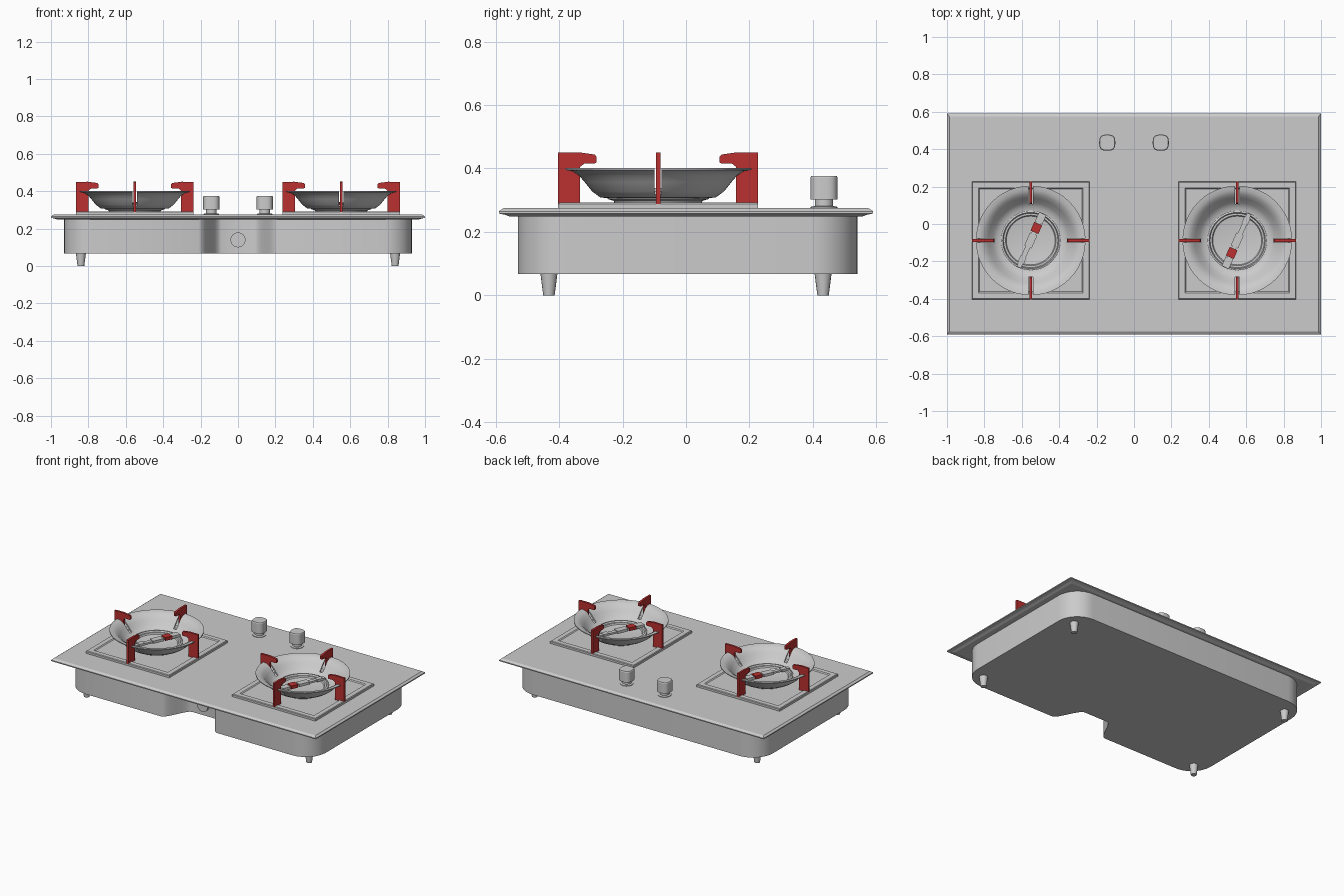
import bpy, bmesh
from math import cos, sin, pi, radians
from mathutils import Matrix, Vector

if "Cube" in bpy.data.objects:
    bpy.data.objects.remove(bpy.data.objects["Cube"])

red = bpy.data.materials.new("red")
red.diffuse_color = (0.5, 0.03, 0.03, 1)
red.use_nodes = True
red.node_tree.nodes["Principled BSDF"].inputs["Base Color"].default_value = red.diffuse_color


def finish(name, bm, mat=None, smooth=True):
    bmesh.ops.recalc_face_normals(bm, faces=bm.faces)
    me = bpy.data.meshes.new(name)
    bm.to_mesh(me)
    bm.free()
    ob = bpy.data.objects.new(name, me)
    bpy.context.collection.objects.link(ob)
    if mat:
        me.materials.append(mat)
    if smooth:
        shade(ob)
    return ob


def shade(ob):
    bpy.ops.object.select_all(action='DESELECT')
    ob.select_set(True)
    bpy.context.view_layer.objects.active = ob
    bpy.ops.object.shade_smooth_by_angle(angle=radians(30))


def add_loft(bm, loops, mtx=Matrix()):
    """Bridge equal-sized point loops and cap both ends."""
    rings = [[bm.verts.new(mtx @ Vector(p)) for p in lp] for lp in loops]
    n = len(rings[0])
    for a, b in zip(rings, rings[1:]):
        for i in range(n):
            j = (i + 1) % n
            bm.faces.new((a[i], a[j], b[j], b[i]))
    bm.faces.new(rings[0][::-1])
    bm.faces.new(rings[-1])


def add_prism(bm, pts, z0, z1, mtx=Matrix()):
    add_loft(bm, [[(x, y, z) for x, y in pts] for z in (z0, z1)], mtx)


def add_box(bm, c, s, mtx=Matrix()):
    bmesh.ops.create_cube(bm, size=1, matrix=mtx @ Matrix.Translation(c) @ Matrix.Diagonal((*s, 1)))


def rect(hx, hy, z):
    return [(-hx, -hy, z), (hx, -hy, z), (hx, hy, z), (-hx, hy, z)]


def lathe(name, profile, centre, n=40, closed=False):
    """Spin (radius, z) points about a vertical axis."""
    bm = bmesh.new()
    vs = [bm.verts.new((r, 0, z)) for r, z in profile]
    pairs = list(zip(vs, vs[1:])) + ([(vs[-1], vs[0])] if closed else [])
    es = [bm.edges.new(p) for p in pairs]
    bmesh.ops.spin(bm, geom=vs + es, axis=(0, 0, 1), cent=(0, 0, 0), steps=n, angle=2 * pi)
    bmesh.ops.remove_doubles(bm, verts=bm.verts, dist=1e-5)
    bmesh.ops.translate(bm, verts=bm.verts, vec=(centre[0], centre[1], 0))
    return finish(name, bm)


# Top plate with chamfered rim
bm = bmesh.new()
add_loft(bm, [rect(0.965, 0.555, 0.248), rect(0.98, 0.57, 0.254), rect(1, 0.59, 0.258),
              rect(1, 0.59, 0.265), rect(0.987, 0.575, 0.275)])
finish("top_plate", bm, smooth=False)

# Body with rounded corners and a scooped recess in the front
outline = []
R = 0.15
for cx, cy, a0 in ((0.78, -0.38, -90), (0.78, 0.39, 0), (-0.78, 0.39, 90), (-0.78, -0.38, 180)):
    for k in range(9):
        a = radians(a0 + k * 11.25)
        outline.append((cx + R * cos(a), cy + R * sin(a)))
scoop = []
for k in range(9):
    t = k / 8
    scoop.append((-0.21 + 0.12 * t, -0.53 + 0.165 * t * t * (3 - 2 * t)))
outline += scoop + [(-x, y) for x, y in reversed(scoop)]
bm = bmesh.new()
add_prism(bm, outline, 0.068, 0.25)
finish("body", bm)

# Gas inlet in the recess
bm = bmesh.new()
bmesh.ops.create_cone(bm, cap_ends=True, segments=24, radius1=0.04, radius2=0.04, depth=0.07,
                      matrix=Matrix.Translation((0, -0.35, 0.14)) @ Matrix.Rotation(pi / 2, 4, 'X'))
finish("gas_inlet", bm)

# Tapered feet
for sx in (-1, 1):
    for sy in (-1, 1):
        lathe("foot", [(0, 0), (0.018, 0), (0.027, 0.07), (0, 0.07)], (sx * 0.84, sy * 0.432), 16)

# Knobs: base disc, stem and rounded-square grip
for sx in (-1, 1):
    c = (sx * 0.143, 0.435)
    lathe("knob_stem", [(0, 0.27), (0.042, 0.27), (0.042, 0.279), (0.029, 0.282), (0.029, 0.303), (0, 0.303)], c, 24)
    pts = []
    for k in range(32):
        a = 2 * pi * k / 32
        r = (abs(cos(a)) ** 3 + abs(sin(a)) ** 3) ** (-1 / 3)
        pts.append((r * cos(a), r * sin(a)))
    bm = bmesh.new()
    add_loft(bm, [[(c[0] + x * s, c[1] + y * s, z) for x, y in pts]
                  for s, z in ((0.043, 0.302), (0.043, 0.371), (0.04, 0.376))])
    finish("knob_grip", bm)

ARM = [(0.315, 0.285), (0.315, 0.45), (0.25, 0.451), (0.2, 0.444), (0.194, 0.437), (0.194, 0.419),
       (0.202, 0.415), (0.232, 0.416), (0.246, 0.405), (0.246, 0.285)]
BOWL = [(0.158, 0.306), (0.182, 0.309), (0.208, 0.327), (0.232, 0.357), (0.25, 0.378), (0.27, 0.391), (0.293, 0.395),
        (0.293, 0.401), (0.268, 0.398), (0.246, 0.386), (0.226, 0.364), (0.203, 0.335), (0.18, 0.317), (0.158, 0.313)]

for side, sx in (("left", -1), ("right", 1)):
    c = (sx * 0.552, -0.088)
    at = Matrix.Translation((*c, 0))
    spins = [at @ Matrix.Rotation(k * pi / 2, 4, 'Z') for k in range(4)]

    # Square tray with a shallow recess
    bm = bmesh.new()
    add_loft(bm, [rect(0.315, 0.315, 0.272), rect(0.315, 0.315, 0.288), rect(0.311, 0.311, 0.292),
                  rect(0.28, 0.28, 0.292), rect(0.274, 0.274, 0.286)], at)
    finish(side + "_tray", bm, smooth=False)

    # Red pan supports
    bm = bmesh.new()
    for m in spins:
        add_prism(bm, ARM, -0.007, 0.007, m @ Matrix.Rotation(pi / 2, 4, 'X'))
    finish(side + "_pan_supports", bm, red, False)

    # Flared bowl, slotted where the supports pass
    bowl = lathe(side + "_bowl", BOWL, c, 48, True)
    bm = bmesh.new()
    for m in spins:
        add_box(bm, (0.26, 0, 0.36), (0.13, 0.022, 0.2), m)
    cutter = finish("slot_cutter", bm, smooth=False)
    cutter.hide_render = True
    mod = bowl.modifiers.new("slots", 'BOOLEAN')
    mod.operation, mod.object, mod.solver = 'DIFFERENCE', cutter, 'EXACT'
    bpy.context.view_layer.objects.active = bowl
    bpy.ops.object.modifier_apply(modifier="slots")
    bpy.data.objects.remove(cutter)
    shade(bowl)

    # Burner head: stepped ring around a conical dish
    lathe(side + "_burner", [(0, 0.28), (0.135, 0.28), (0.14, 0.298), (0.16, 0.304), (0.16, 0.322), (0.15, 0.326),
                             (0.145, 0.316), (0.135, 0.316), (0.13, 0.308), (0, 0.288)], c)

    # Igniter bar across the burner, turned half round on the right side
    turn = at @ Matrix.Rotation(radians(66) + (pi if sx > 0 else 0), 4, 'Z')
    bm = bmesh.new()
    add_box(bm, (0, 0, 0.328), (0.314, 0.026, 0.012), turn)
    add_box(bm, (0.13, 0, 0.33), (0.055, 0.042, 0.018), turn)
    add_box(bm, (0, 0, 0.33), (0.075, 0.042, 0.018), turn)
    add_box(bm, (-0.115, 0, 0.33), (0.04, 0.034, 0.016), turn)
    finish(side + "_igniter_bar", bm, smooth=False)
    bm = bmesh.new()
    add_box(bm, (0.073, 0, 0.332), (0.05, 0.046, 0.022), turn)
    finish(side + "_igniter_tip", bm, red, False)
